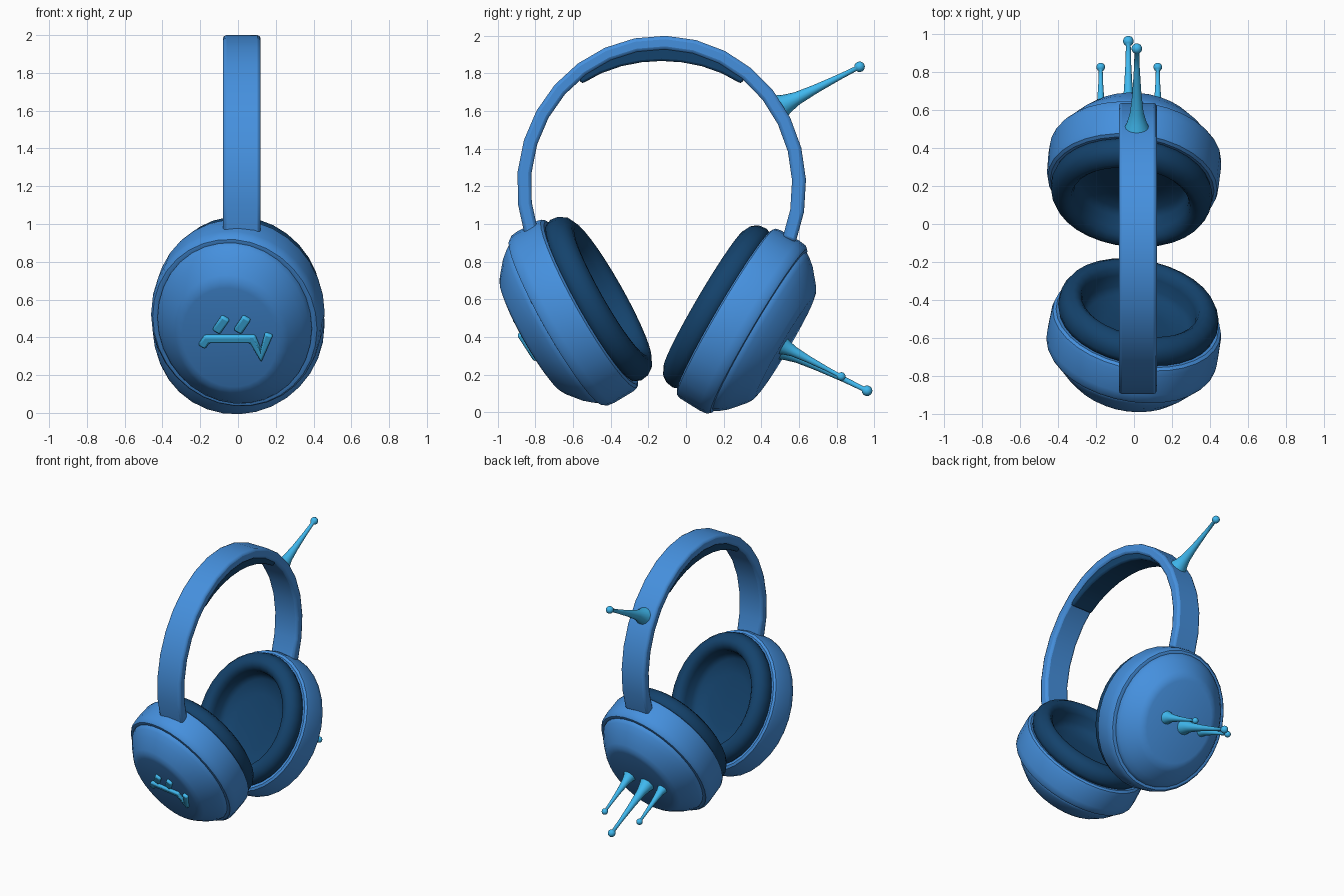
import bpy, bmesh, math
from mathutils import Vector, Matrix

if "Cube" in bpy.data.objects:
    bpy.data.objects.remove(bpy.data.objects["Cube"])


def material(name, color):
    m = bpy.data.materials.new(name)
    m.diffuse_color = (*color, 1)
    m.use_nodes = True
    m.node_tree.nodes["Principled BSDF"].inputs["Base Color"].default_value = m.diffuse_color
    return m


BLUE = material("blue", (0.06, 0.28, 0.73))
NAVY = material("navy", (0.007, 0.055, 0.15))
CYAN = material("cyan", (0.05, 0.48, 0.86))


def finish(name, bm, mat, matrix=Matrix(), angle=35, bevel=0):
    bmesh.ops.recalc_face_normals(bm, faces=bm.faces[:])
    me = bpy.data.meshes.new(name)
    bm.to_mesh(me)
    bm.free()
    ob = bpy.data.objects.new(name, me)
    bpy.context.collection.objects.link(ob)
    me.materials.append(mat)
    ob.matrix_world = matrix
    if bevel:
        b = ob.modifiers.new("bevel", 'BEVEL')
        b.width, b.segments, b.limit_method = bevel, 2, 'ANGLE'
        b.angle_limit = math.radians(40)
    bpy.ops.object.select_all(action='DESELECT')
    bpy.context.view_layer.objects.active = ob
    ob.select_set(True)
    bpy.ops.object.shade_smooth_by_angle(angle=math.radians(angle))
    return ob


def lathe(name, profile, mat, matrix, sides=32, xscale=1.0, angle=35):
    """Revolve (radius, height) points around local z."""
    bm = bmesh.new()
    vs = [bm.verts.new((r, 0, h)) for r, h in profile]
    es = [bm.edges.new(p) for p in zip(vs, vs[1:])]
    bmesh.ops.spin(bm, geom=vs + es, cent=(0, 0, 0), axis=(0, 0, 1),
                   angle=math.tau, steps=sides, use_duplicate=False)
    bmesh.ops.remove_doubles(bm, verts=bm.verts[:], dist=1e-4)
    bmesh.ops.scale(bm, verts=bm.verts[:], vec=(xscale, 1, 1))
    return finish(name, bm, mat, matrix, angle)


def frame(side, tilt, swivel, y, z):
    """Ear cup frame: local z points outward, local y up along the cup."""
    s, c = math.sin(math.radians(tilt)), math.cos(math.radians(tilt))
    out, up = Vector((0, side * c, -s)), Vector((0, side * s, c))
    m = Matrix((up.cross(out), up, out)).transposed().to_4x4()
    m.translation = (0, y, z)
    return m @ Matrix.Rotation(math.radians(swivel), 4, 'Y')


# Ear cups: shell, outer cap and cushion with its recessed bowl
SHELL = [(0.42, -0.09), (0.495, -0.105), (0.513, -0.095), (0.52, -0.07), (0.523, 0.05),
         (0.518, 0.09), (0.505, 0.107), (0.485, 0.11), (0.45, 0.1)]
CAP = [(0.47, 0.09), (0.486, 0.105), (0.486, 0.118), (0.473, 0.14), (0.44, 0.18),
       (0.365, 0.244), (0.335, 0.262), (0.3, 0.269), (0, 0.272)]
CUSHION = [(0.45, -0.09), (0.478, -0.105), (0.49, -0.135), (0.484, -0.178), (0.463, -0.21),
           (0.42, -0.232), (0.39, -0.23), (0.362, -0.21), (0.348, -0.175), (0.342, -0.11),
           (0.31, -0.075), (0.2, -0.055), (0, -0.05)]
front = frame(-1, 29.5, -9, -0.595, 0.53)
back = frame(1, 30.5, -5, 0.295, 0.485)
for label, m in (("front", front), ("back", back)):
    lathe(label + "_cup_shell", SHELL, BLUE, m, xscale=0.872)
    lathe(label + "_cup_cap", CAP, BLUE, m, xscale=0.85)
    lathe(label + "_cushion", CUSHION, NAVY, m, xscale=0.87, angle=60)


# Headband and its inner pad: rectangular sections along an ellipse
def arc(name, a0, a1, steps, half, thick, mat, bevel):
    bm = bmesh.new()
    prev = None
    for i in range(steps + 1):
        f = i / steps
        t = math.radians(a0 + (a1 - a0) * f)
        outer, inner = thick(f)
        ring = [bm.verts.new((0.02 + x, -0.13 + (0.768 - d) * math.cos(t),
                              1.2 + (0.8 - d) * math.sin(t)))
                for x, d in ((-half, outer), (half, outer), (half, inner), (-half, inner))]
        if prev:
            for k in range(4):
                j = (k + 1) % 4
                bm.faces.new((prev[k], prev[j], ring[j], ring[k]))
        else:
            bm.faces.new(ring)
        prev = ring
    bm.faces.new(prev)
    finish(name, bm, mat, bevel=bevel)


arc("headband", 199, -22, 18, 0.1, lambda f: (0, 0.074), BLUE, 0.018)
arc("headband_pad", 129, 51, 8, 0.088,
    lambda f: (0.06, 0.098 + 0.036 * math.sin(math.pi * f)), NAVY, 0.012)


# Spikes with ball tips
def spike(name, base, tip, r, ball):
    base, tip = Vector(base), Vector(tip)
    d = tip - base
    n = d.length
    prof = [(0, 0)] + [(r * k, n * h) for k, h in
                       ((1, 0), (0.72, 0.1), (0.5, 0.22), (0.34, 0.45), (0.22, 0.75))]
    prof += [(ball * math.sin(a), n - ball * math.cos(a))
             for a in (math.pi * (0.15 + 0.85 * i / 7) for i in range(7))]
    prof.append((0, n + ball))
    m = Matrix.Translation(base) @ d.to_track_quat('Z', 'Y').to_matrix().to_4x4()
    lathe(name, prof, CYAN, m, sides=16, angle=60)


spike("band_spike", (0.015, 0.495, 1.62), (0.015, 0.922, 1.835), 0.07, 0.028)
spike("cup_spike_long", (-0.03, 0.495, 0.345), (-0.03, 0.962, 0.114), 0.068, 0.028)
for i, x in enumerate((-0.175, 0.125)):
    spike(f"cup_spike_short_{i}", (x, 0.5, 0.36), (x, 0.825, 0.19), 0.056, 0.023)

# Raised face relief on the front cap: mitred flat strokes
RELIEF = {
    "eye_left": (0.024, [(-0.115, 0.045), (-0.063, 0.13)]),
    "eye_right": (0.024, [(0.0, 0.045), (0.05, 0.13)]),
    "mouth": (0.022, [(-0.192, -0.045), (-0.165, 0.0), (0.08, 0.0), (0.125, -0.1), (0.168, 0.03)]),
}
SHIFT, ROLL = 0.042, 0.09  # keep the face level and centred on the swivelled cap
for name, (w, pts) in RELIEF.items():
    pts = [Vector((x + SHIFT, y + ROLL * x)) for x, y in pts]
    dirs = [(b - a).normalized() for a, b in zip(pts, pts[1:])]
    left, right = [], []
    for p, a, b in zip(pts, dirs[:1] + dirs, dirs + dirs[-1:]):
        t = (a + b).normalized()
        off = Vector((-t.y, t.x)) * min(w / max(t.dot(a), 0.3), w * 1.8)
        left.append(p + off)
        right.append(p - off)
    bm = bmesh.new()
    rows = [[bm.verts.new((*q, 0.25)) for q in s] for s in (left, right)]
    faces = [bm.faces.new((rows[0][i], rows[1][i], rows[1][i + 1], rows[0][i + 1]))
             for i in range(len(pts) - 1)]
    ext = bmesh.ops.extrude_face_region(bm, geom=faces, use_keep_orig=True)
    top = [v for v in ext["geom"] if isinstance(v, bmesh.types.BMVert)]
    bmesh.ops.translate(bm, verts=top, vec=(0, 0, 0.042))
    finish(name, bm, CYAN, front, bevel=0.01)
